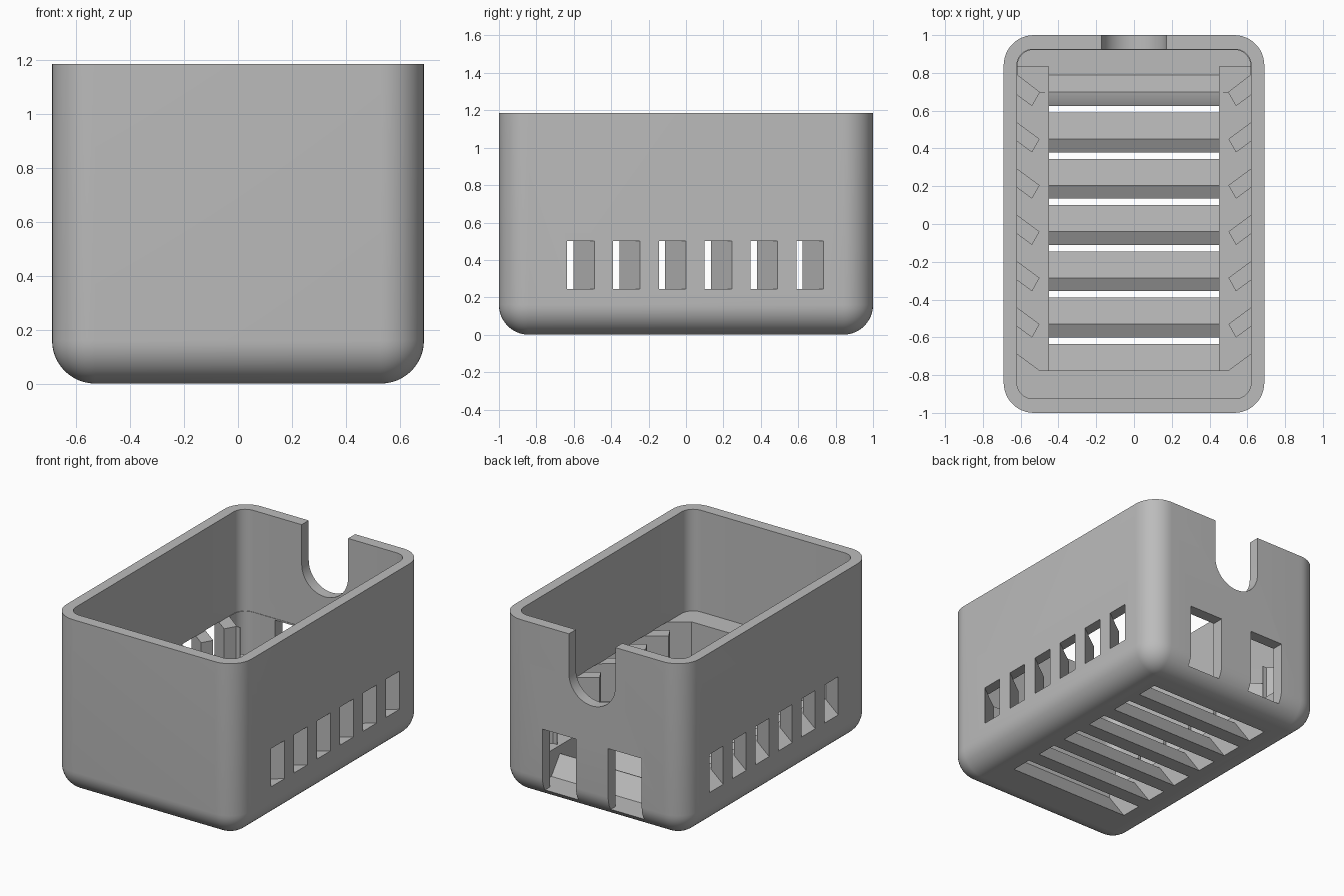
import bpy, bmesh, math

if "Cube" in bpy.data.objects:
    bpy.data.objects.remove(bpy.data.objects["Cube"])

HX, HY, H, R = 0.69, 1.0, 1.185, 0.16      # outer half sizes, height, fillet
PITCH, FIRST, GAP = 0.245, -0.635, 0.145   # louvre spacing
LEDGE = 0.50                               # top of the louvres


def rounded(hx, hy, r, n=12):
    pts = []
    for k, (sx, sy) in enumerate([(1, 1), (-1, 1), (-1, -1), (1, -1)]):
        for i in range(n + 1):
            a = math.pi / 2 * (k + i / n)
            pts.append((sx * (hx - r) + r * math.cos(a), sy * (hy - r) + r * math.sin(a)))
    return pts


def to_object(bm, name):
    bmesh.ops.remove_doubles(bm, verts=bm.verts, dist=1e-5)
    bmesh.ops.recalc_face_normals(bm, faces=bm.faces)
    mesh = bpy.data.meshes.new(name)
    bm.to_mesh(mesh)
    bm.free()
    ob = bpy.data.objects.new(name, mesh)
    bpy.context.collection.objects.link(ob)
    return ob


def loft(rings, name):
    bm = bmesh.new()
    rows = [[bm.verts.new(p) for p in ring] for ring in rings]
    n = len(rows[0])
    for a, b in zip(rows, rows[1:]):
        for i in range(n):
            j = (i + 1) % n
            bm.faces.new((a[i], a[j], b[j], b[i]))
    bm.faces.new(rows[0][::-1])
    bm.faces.new(rows[-1])
    return to_object(bm, name)


# Outer body with rounded corners and a rounded bottom edge
rings = []
for i in range(13):
    a = math.pi / 2 * i / 12
    d = (R - 0.0005) * (1 - math.sin(a))
    rings.append([(x, y, R * (1 - math.cos(a))) for x, y in rounded(HX - d, HY - d, R - d)])
rings.append([(x, y, H) for x, y in rounded(HX, HY, R)])
body = loft(rings, "vented_box")
bpy.context.view_layer.objects.active = body


def cut(pts, w0, w1, place):
    """Remove a prism: 2D points swept from w0 to w1."""
    tool = loft([[place(u, v, w) for u, v in pts] for w in (w0, w1)], "cutter")
    tool.hide_render = True
    mod = body.modifiers.new("cut", 'BOOLEAN')
    mod.operation, mod.solver, mod.object = 'DIFFERENCE', 'EXACT', tool
    bpy.ops.object.modifier_apply(modifier=mod.name)
    bpy.data.objects.remove(tool)


def plan(u, v, w): return (u, v, w)
def floor(u, v, w): return (w, v, u)
def back(u, v, w): return (u, w, v)
def right(u, v, w): return (HX - u, v, w)
def left(u, v, w): return (u - HX, v, w)
def rect(a, b, c, d): return [(a, c), (b, c), (b, d), (a, d)]


# Main cavity and the open space between the louvres
cut(rounded(0.62, 0.925, 0.085), LEDGE, 1.5, plan)
cut(rect(-0.47, 0.47, -0.775, 0.88), 0.245, 0.55, plan)
cut(rect(-0.45, 0.45, -0.775, 0.88), 0.19, 0.30, plan)

# Back bay behind the last louvre
corner = [p for p in rounded(0.617, 0.922, 0.085) if p[1] > 0.8]
cut([(-0.617, 0.79), (-0.5, 0.70), (0.5, 0.70), (0.617, 0.79)] + corner, 0.245, 0.502, plan)
cut([(-0.617, 0.835), (0.617, 0.835)] + corner, 0.07, 0.26, plan)
cut([(0.07, 0.79), (0.19, 0.70), (0.3, 0.70), (0.3, 0.9), (0.07, 0.9)], -0.45, 0.45, floor)

# Slanted slots that leave tilted louvres in both sides and the floor
for i in range(6):
    s = FIRST + PITCH * i
    slot = [(-0.05, s + 0.037), (0, s), (0.19, s - 0.14), (0.24, s - 0.14),
            (0.24, s + 0.105), (0.19, s + 0.105), (0.15, s + 0.034),
            (0, s + GAP), (-0.05, s + GAP + 0.037)]
    cut(slot, 0.245, 0.502, right)
    cut(slot, 0.245, 0.502, left)
    cut(slot, -0.45, 0.45, floor)

# Two back windows and the round-bottomed cable notch
for s in (-1, 1):
    cut(rect(s * 0.12, s * 0.37, 0.07, 0.49), 0.88, 1.1, back)
arc = [(0.173 * math.cos(a), 0.918 + 0.173 * math.sin(a))
       for a in (math.pi * (1 + i / 24) for i in range(25))]
cut(arc + [(0.173, 1.4), (-0.173, 1.4)], 0.86, 1.1, back)

# Grey plastic
mat = bpy.data.materials.new("grey_plastic")
mat.diffuse_color = (0.5, 0.5, 0.5, 1)
mat.use_nodes = True
mat.node_tree.nodes["Principled BSDF"].inputs["Base Color"].default_value = mat.diffuse_color
body.data.materials.clear()
body.data.materials.append(mat)
for f in body.data.polygons:
    f.material_index = 0
body.select_set(True)
bpy.ops.object.shade_smooth_by_angle(angle=math.radians(30))
